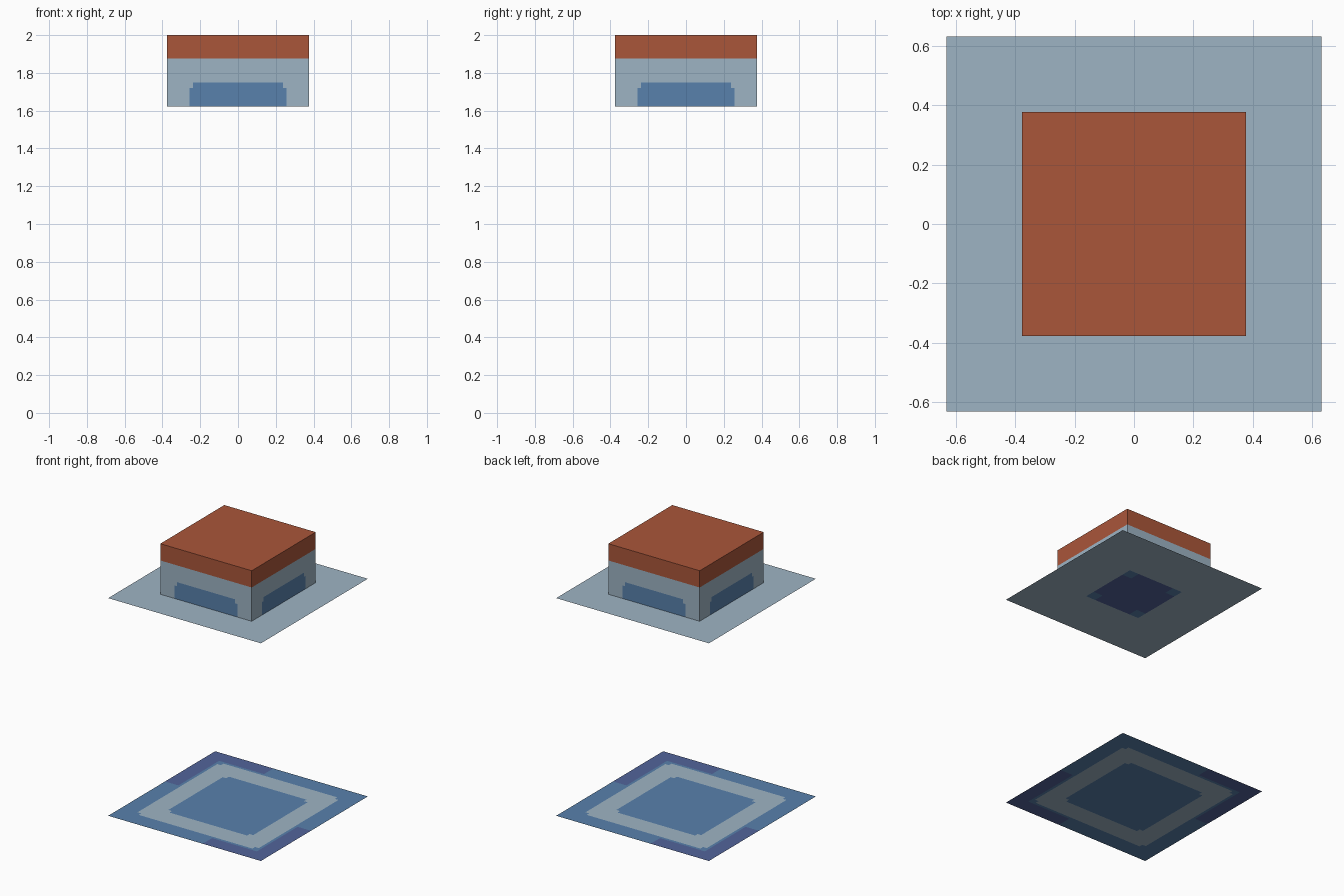
import bpy
import bmesh

if "Cube" in bpy.data.objects:
    bpy.data.objects.remove(bpy.data.objects["Cube"], do_unlink=True)


def material(name, rgb):
    linear = [((c / 255 + 0.055) / 1.055) ** 2.4 for c in rgb] + [1.0]
    mat = bpy.data.materials.new(name)
    mat.use_nodes = True
    mat.diffuse_color = linear
    bsdf = mat.node_tree.nodes["Principled BSDF"]
    bsdf.inputs["Base Color"].default_value = linear
    bsdf.inputs["Roughness"].default_value = 0.9
    return mat


RED, PALE, BLUE, VIOLET = range(4)
MATERIALS = [
    material("brick_red", (170, 86, 58)),
    material("pale_grey_blue", (158, 180, 196)),
    material("mid_blue", (88, 129, 172)),
    material("violet_blue", (82, 100, 154)),
]

HALF = 0.63      # half width of the flat sheets
BOX = 0.377      # half width of the crown
BRIM_Z = 1.623


def cut(bm, axis, values):
    """Slice the mesh across one axis at each value."""
    for v in values:
        co = [0, 0, 0]
        no = [0, 0, 0]
        co[axis], no[axis] = v, 1
        bmesh.ops.bisect_plane(bm, geom=bm.verts[:] + bm.edges[:] + bm.faces[:],
                               plane_co=co, plane_no=no)


def finish(name, bm, rule):
    """Colour every face by its centre and make the object."""
    for f in bm.faces:
        f.material_index = rule(f.calc_center_median())
    mesh = bpy.data.meshes.new(name)
    bm.to_mesh(mesh)
    bm.free()
    for mat in MATERIALS:
        mesh.materials.append(mat)
    obj = bpy.data.objects.new(name, mesh)
    bpy.context.collection.objects.link(obj)
    return obj


def mirrored(values):
    return [s * v for v in values for s in (-1, 1)]


def sheet(name, z, cuts, rule):
    bm = bmesh.new()
    bmesh.ops.create_grid(bm, x_segments=1, y_segments=1, size=HALF)
    bmesh.ops.translate(bm, verts=bm.verts, vec=(0, 0, z))
    for axis in (0, 1):
        cut(bm, axis, mirrored(cuts))
    return finish(name, bm, rule)


def in_soft_square(a, b, size, step):
    """Square with a small notch taken from each corner."""
    return max(a, b) < size and min(a, b) < size - step or max(a, b) < size - step


# Base sheet: blue field, pale ring, violet in two opposite corners
def base_colour(c):
    a, b = abs(c.x), abs(c.y)
    if in_soft_square(a, b, 0.35, 0.03):
        return BLUE
    if in_soft_square(a, b, 0.5, 0.03):
        return PALE
    corner = c.x * c.y < 0 and a > 0.15 and b > 0.04
    return VIOLET if corner and max(a, b) > 0.52 else BLUE


sheet("base_sheet", 0, (0.04, 0.15, 0.32, 0.35, 0.47, 0.5, 0.52), base_colour)


# Brim: pale sheet with a violet cross and blue corners in the middle
def brim_colour(c):
    a, b = abs(c.x), abs(c.y)
    if max(a, b) > 0.235:
        return PALE
    return BLUE if min(a, b) > 0.155 else VIOLET


sheet("brim", BRIM_Z, (0.155, 0.235), brim_colour)


# Crown: open-bottomed box with a red upper band and a blue panel per side
def crown_colour(c):
    if c.z > 1.875:
        return RED
    across = min(abs(c.x), abs(c.y))
    if c.z < 1.72 and across < 0.258 or c.z < 1.75 and across < 0.238:
        return BLUE
    return PALE


bm = bmesh.new()
bmesh.ops.create_cube(bm, size=1)
height = 2 - BRIM_Z
bmesh.ops.scale(bm, verts=bm.verts, vec=(2 * BOX, 2 * BOX, height))
bmesh.ops.translate(bm, verts=bm.verts, vec=(0, 0, BRIM_Z + height / 2))
bottom = [f for f in bm.faces if f.normal.z < -0.5]
bmesh.ops.delete(bm, geom=bottom, context="FACES")
for axis in (0, 1):
    cut(bm, axis, mirrored((0.238, 0.258)))
cut(bm, 2, (1.72, 1.75, 1.875))
finish("crown", bm, crown_colour)
